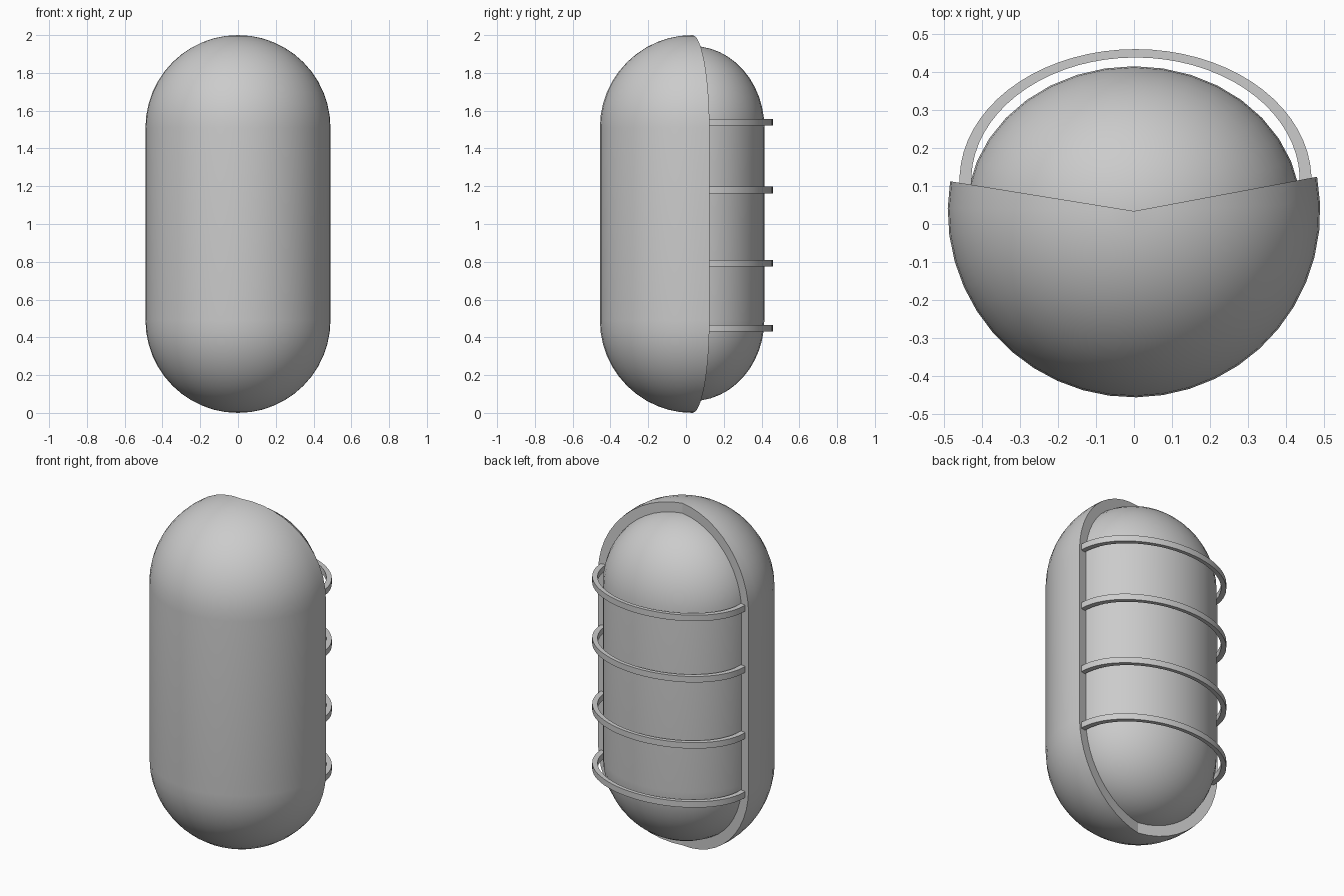
import bpy, bmesh
from math import sin, cos, pi, radians

if "Cube" in bpy.data.objects:
    bpy.data.objects.remove(bpy.data.objects["Cube"])


def sweep(name, profile, centre, start, end, steps, loop=False, caps=False):
    """Sweep (rx, ry, z) profile points around a vertical axis."""
    bm = bmesh.new()
    full = abs(end - start) > 359.9
    rows = []
    for i in range(steps if full else steps + 1):
        a = radians(start + (end - start) * i / steps)
        rows.append([bm.verts.new((centre[0] + rx * cos(a), centre[1] + ry * sin(a), z))
                     for rx, ry, z in profile])
    n = len(profile)
    for i in range(steps):
        r, s = rows[i], rows[(i + 1) % len(rows)]
        for j in range(n if loop else n - 1):
            k = (j + 1) % n
            bm.faces.new((r[j], r[k], s[k], s[j]))
    if caps:
        bm.faces.new(rows[0])
        bm.faces.new(rows[-1])
    bmesh.ops.remove_doubles(bm, verts=bm.verts, dist=1e-5)
    bmesh.ops.recalc_face_normals(bm, faces=bm.faces)
    mesh = bpy.data.meshes.new(name)
    bm.to_mesh(mesh)
    bm.free()
    obj = bpy.data.objects.new(name, mesh)
    bpy.context.collection.objects.link(obj)
    bpy.ops.object.select_all(action='DESELECT')
    obj.select_set(True)
    bpy.context.view_layer.objects.active = obj
    bpy.ops.object.shade_smooth_by_angle(angle=radians(15))
    return obj


def capsule(rx, ry, rz, low, high, n=12):
    """Half outline of a capsule, bottom pole to top pole."""
    arc = [i * pi / 2 / n for i in range(n + 1)]
    bottom = [(rx * sin(a), ry * sin(a), low - rz * cos(a)) for a in arc]
    top = [(rx * cos(a), ry * cos(a), high + rz * sin(a)) for a in arc]
    return bottom + top


AXIS = (0, 0.034)

# Front shell, open at the back with a shallow V-shaped rim
sweep("front_shell", capsule(0.49, 0.49, 0.49, 0.49, 1.51), AXIS, -189.2, 10.6, 24, caps=True)

# Inner capsule showing through the back
sweep("inner_capsule", capsule(0.44, 0.381, 0.432, 0.495, 1.51), AXIS, 0, 360, 36)

# Guard hoops around the back
for i, z in enumerate((0.448, 0.793, 1.18, 1.538)):
    h = 0.0175
    section = [(0.432, 0.323, z - h), (0.463, 0.345, z - h),
               (0.463, 0.345, z + h), (0.432, 0.323, z + h)]
    sweep(f"guard_hoop_{i + 1}", section, (0.004, 0.115), -3, 183, 36, loop=True, caps=True)
